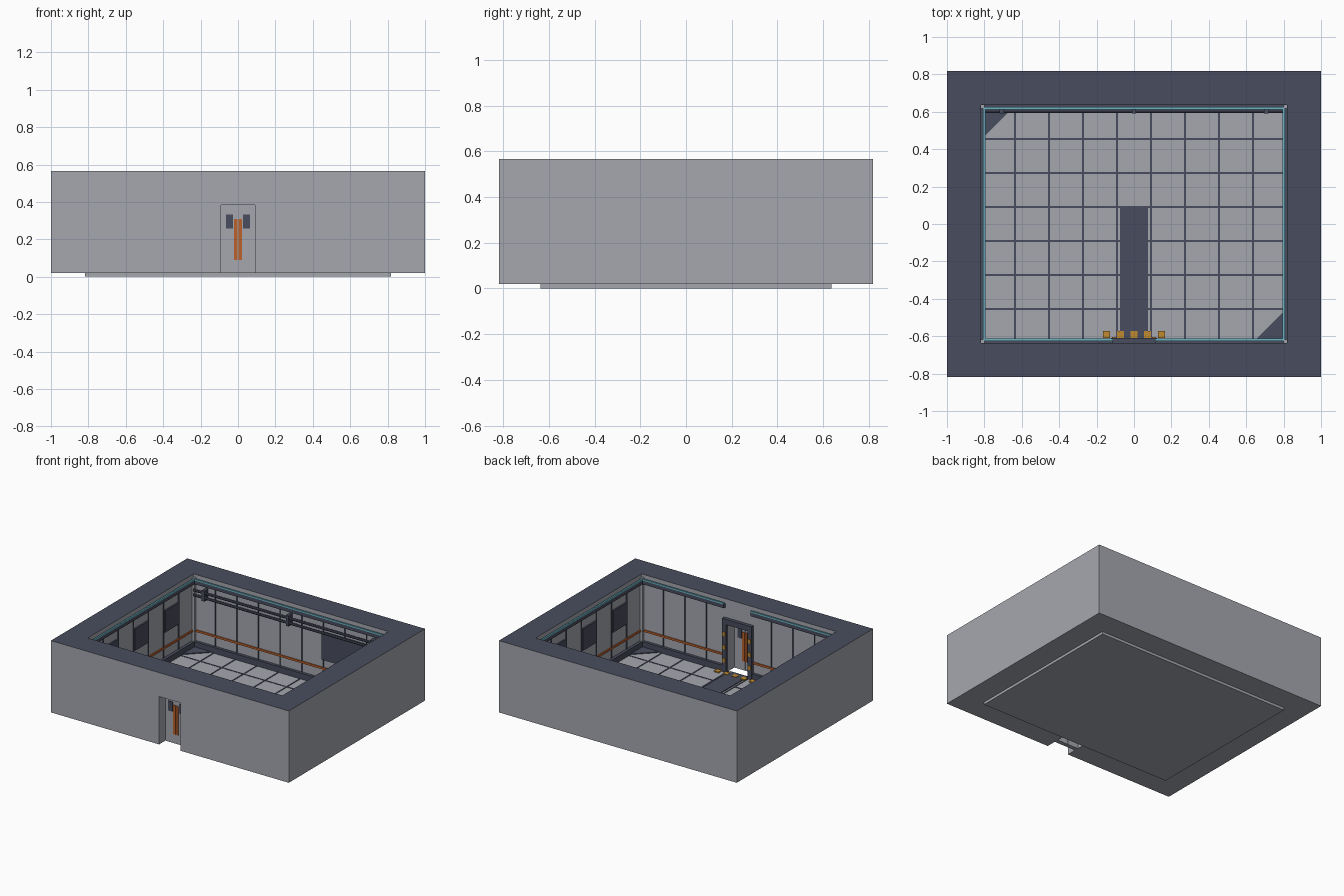
import bpy, bmesh, math
from mathutils import Matrix

if "Cube" in bpy.data.objects:
    bpy.data.objects.remove(bpy.data.objects["Cube"])

C = 2 / 11                      # one grid cell
RX, RY = 4.5 * C, 3.5 * C       # room half sizes
OX, OY = 5.5 * C, 4.5 * C       # outer half sizes
F, TOP = 0.02, 0.02 + 3 * C     # floor level, wall top


def mat(name, rgb):
    m = bpy.data.materials.new(name)
    m.diffuse_color = (*rgb, 1)
    m.use_nodes = True
    m.node_tree.nodes["Principled BSDF"].inputs["Base Color"].default_value = m.diffuse_color
    return m


GREY = mat("light grey", (0.38, 0.39, 0.43))
DARK = mat("dark slate", (0.066, 0.073, 0.11))
ORANGE = mat("orange", (0.50, 0.12, 0.025))
YELLOW = mat("yellow", (0.53, 0.26, 0.03))
CYAN = mat("cyan light", (0.15, 0.46, 0.56))


def finish(name, bm, *mats):
    me = bpy.data.meshes.new(name)
    bm.to_mesh(me)
    bm.free()
    for m in mats:
        me.materials.append(m)
    ob = bpy.data.objects.new(name, me)
    bpy.context.collection.objects.link(ob)
    return ob


def add_box(bm, x0, x1, y0, y1, z0, z1):
    x0, x1, y0, y1 = min(x0, x1), max(x0, x1), min(y0, y1), max(y0, y1)
    m = Matrix.Translation(((x0 + x1) / 2, (y0 + y1) / 2, (z0 + z1) / 2))
    bmesh.ops.create_cube(bm, size=1, matrix=m @ Matrix.Diagonal((x1 - x0, y1 - y0, z1 - z0, 1)))


def boxes(name, material, items):
    bm = bmesh.new()
    for it in items:
        add_box(bm, *it)
    return finish(name, bm, material)


def on_wall(side, u0, u1, z0, z1, d0, d1):
    """Box on an inner wall: u runs along it, d is the distance into the room."""
    if side == "back":
        return (u0, u1, RY - d0, RY - d1, z0, z1)
    if side == "front":
        return (u0, u1, -RY + d0, -RY + d1, z0, z1)
    if side == "right":
        return (RX - d0, RX - d1, u0, u1, z0, z1)
    return (-RX + d0, -RX + d1, u0, u1, z0, z1)


SIDES = {"back": RX, "front": RX, "left": RY, "right": RY}


def runs(side, gap, inset=0.0):
    """Spans along a wall, broken around the doorway."""
    h = SIDES[side] - inset
    return [(-h, -gap), (gap, h)] if side == "front" else [(-h, h)]


# Wall shell with room and doorway cut out
walls = boxes("walls", GREY, [(-OX, OX, -OY, OY, F, TOP)])
walls.data.materials.append(DARK)
for nm, b in (("room_cutter", (-RX, RX, -RY, RY, -0.2, 1)),
              ("door_cutter", (-C / 2, C / 2, -1.2, -0.3, -0.2, F + 2 * C))):
    cut = boxes(nm, GREY, [b])
    mod = walls.modifiers.new(nm, "BOOLEAN")
    mod.operation, mod.solver, mod.object = "DIFFERENCE", "EXACT", cut
    bpy.context.view_layer.objects.active = walls
    bpy.ops.object.modifier_apply(modifier=nm)
    bpy.data.objects.remove(cut)
for p in walls.data.polygons:
    p.material_index = int(p.normal.z > 0.9 and p.center.z > TOP - 0.01)

# Floor slab and tile seams
boxes("floor", GREY, [(-RX, RX, -RY, RY, 0, F)])
s = 0.005
boxes("floor_seams", DARK,
      [((i - 3.5) * C - s, (i - 3.5) * C + s, -RY, RY, F, F + 0.003) for i in range(8)] +
      [(-RX, RX, (i - 2.5) * C - s, (i - 2.5) * C + s, F, F + 0.0025) for i in range(6)])

# Dark walkway and yellow threshold markers
boxes("walkway", DARK, [(-0.075, 0.075, -RY, C / 2, F, F + 0.006)])
boxes("floor_markers", YELLOW,
      [(0.073 * i - 0.019, 0.073 * i + 0.019, -0.61, -0.573, F, F + 0.009) for i in range(-2, 3)])

# Dark corner triangles on the floor
bm = bmesh.new()
for k in (1, -1):
    pts = [(-RX, RY), (-RX, 0.45), (-0.632, RY)]
    vs = [bm.verts.new((k * x, k * y, F)) for x, y in pts]
    r = bmesh.ops.extrude_face_region(bm, geom=[bm.faces.new(vs)])
    for v in r["geom"]:
        if isinstance(v, bmesh.types.BMVert):
            v.co.z += 0.006
bmesh.ops.recalc_face_normals(bm, faces=bm.faces)
finish("corner_plates", bm, DARK)

# Trim running round the four inner walls
seams, skirts, stripes, ledges, lights = [], [], [], [], []
for side, h in SIDES.items():
    n = round(2 * h / C)
    for i in range(1, n):
        u = -h + i * C
        if side == "front" and abs(u) < C:
            continue
        seams.append(on_wall(side, u - 0.004, u + 0.004, F, 0.51, 0, 0.005))
    for u0, u1 in runs(side, 0.125):
        skirts.append(on_wall(side, u0, u1, F, 0.065, 0, 0.022))
        stripes.append(on_wall(side, u0, u1, 0.134, 0.149, 0, 0.008))
    for u0, u1 in runs(side, 0.112, 0.012):
        ledges.append(on_wall(side, u0, u1, 0.503, 0.53, 0, 0.024))
        lights.append(on_wall(side, u0, u1, 0.53, 0.541, 0.012, 0.024))
boxes("wall_seams", DARK, seams)
boxes("skirting", DARK, skirts)
boxes("wall_stripe", ORANGE, stripes)
boxes("light_ledge", DARK, ledges)
boxes("light_strip", CYAN, lights)

# Slim corner posts
boxes("corner_posts", GREY,
      [(a * RX, a * (RX - 0.02), b * RY, b * (RY - 0.02), F, 0.545) for a in (-1, 1) for b in (-1, 1)])

# Dark wall screens
screens = [on_wall(sd, u - 0.085, u + 0.085, 0.26, 0.425, 0, 0.012)
           for sd in ("left", "right") for u in (-2 * C, 0, 2 * C)]
boxes("side_screens", DARK, screens)
boxes("back_screen", DARK, [on_wall("back", 0.265, 0.645, 0.21, 0.42, 0, 0.014)])

# Pipes along the back wall with brackets
bm = bmesh.new()
for z in (0.425, 0.462):
    m = Matrix.Translation((0, 0.604, z)) @ Matrix.Rotation(math.pi / 2, 4, "Y")
    bmesh.ops.create_cone(bm, cap_ends=True, segments=8, radius1=0.01, radius2=0.01, depth=1.59, matrix=m)
finish("pipes", bm, DARK)
boxes("pipe_brackets", DARK,
      [(x - 0.011, x + 0.011, 0.59, RY, 0.405, 0.485) for x in (-0.707, 0, 0.707)])

# Inner door frame with yellow ticks
boxes("door_frame", DARK,
      [(k * C / 2, k * 0.123, -RY, -0.61, F, F + 2 * C) for k in (-1, 1)] +
      [(-0.123, 0.123, -RY, -0.61, F + 2 * C, 0.425)])
boxes("frame_ticks", YELLOW,
      [(k * 0.095, k * 0.118, -0.611, -0.605, z - 0.015, z + 0.015) for k in (-1, 1) for z in (0.11, 0.21, 0.31)])

# Double door with windows and stripes on both faces
DY, T = -5 * C + C, 0.016
DY = -0.727
boxes("door_leaves", GREY, [(k * 0.001, k * C / 2, DY - T, DY + T, F, F + 2 * C) for k in (-1, 1)])
both = [(k, f) for k in (-1, 1) for f in (-1, 1)]
boxes("door_windows", DARK,
      [(k * 0.027, k * 0.064, DY + f * T, DY + f * (T + 0.004), 0.258, 0.332) for k, f in both])
boxes("door_stripes", ORANGE,
      [(k * 0.003, k * 0.021, DY + f * T, DY + f * (T + 0.006), 0.09, 0.31) for k, f in both])
